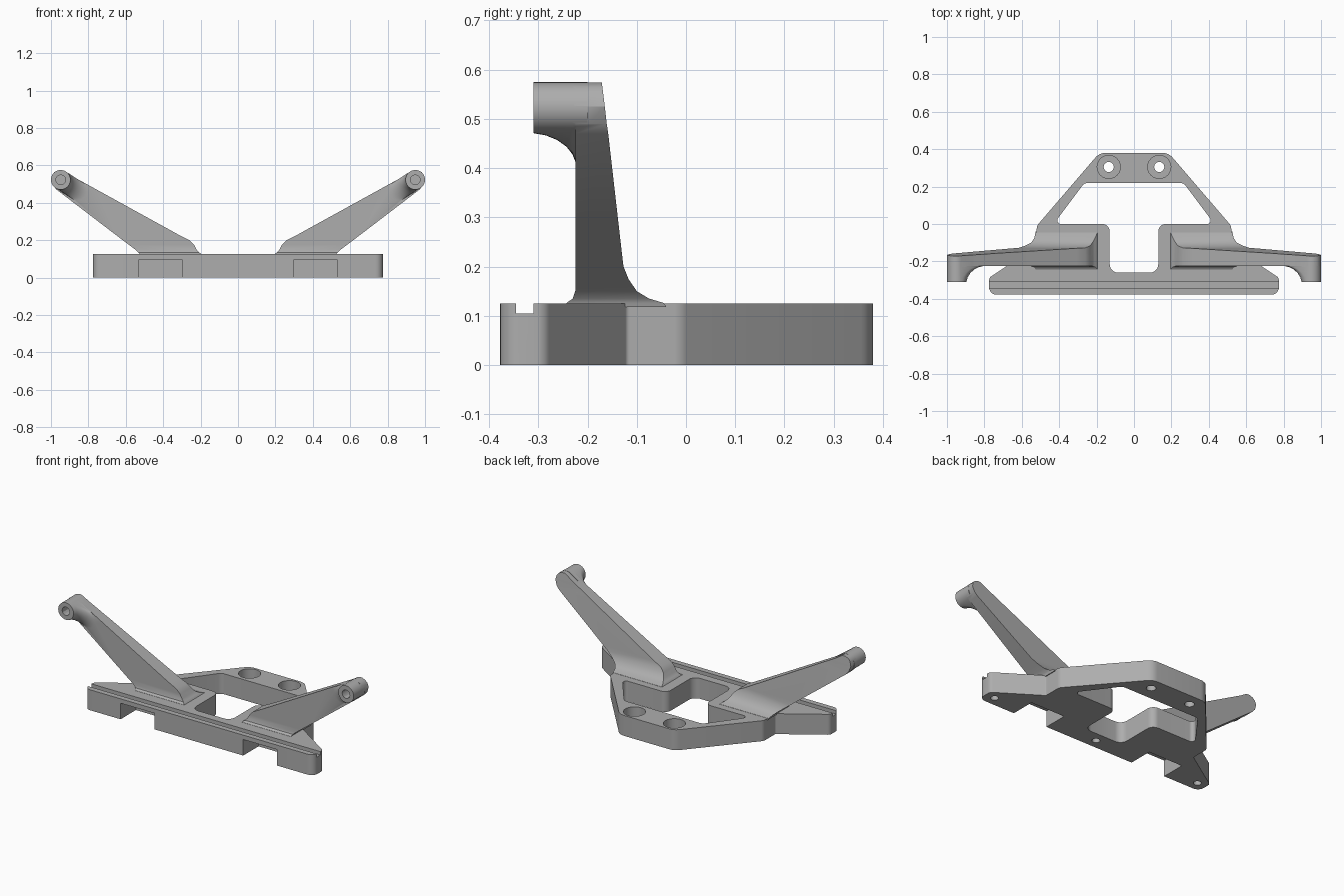
import bpy, bmesh, math
from mathutils import Vector

old = bpy.data.objects.get("Cube")
if old:
    bpy.data.objects.remove(old, do_unlink=True)

grey = bpy.data.materials.new("plain grey")
grey.use_nodes = True
colour = (0.42, 0.42, 0.42, 1)
grey.diffuse_color = colour
grey.node_tree.nodes["Principled BSDF"].inputs["Base Color"].default_value = colour


def add_object(name, bm):
    bmesh.ops.recalc_face_normals(bm, faces=bm.faces)
    mesh = bpy.data.meshes.new(name)
    bm.to_mesh(mesh)
    bm.free()
    mesh.materials.append(grey)
    obj = bpy.data.objects.new(name, mesh)
    bpy.context.scene.collection.objects.link(obj)
    return obj


def loft(name, rings):
    """Skin closed rings of equal length and cap both ends."""
    bm = bmesh.new()
    rows = [[bm.verts.new(p) for p in ring] for ring in rings]
    n = len(rows[0])
    for a, b in zip(rows, rows[1:]):
        for i in range(n):
            j = (i + 1) % n
            bm.faces.new((a[i], a[j], b[j], b[i]))
    bm.faces.new(rows[0])
    bm.faces.new(rows[-1])
    return add_object(name, bm)


def rounded(half, steps=6):
    """Mirror half an outline (x, y, radius) in x and round its corners."""
    full = half + [(-x, y, r) for x, y, r in reversed(half)]
    out = []
    for i, (x, y, r) in enumerate(full):
        p = Vector((x, y))
        u = (Vector(full[i - 1][:2]) - p).normalized()
        v = (Vector(full[(i + 1) % len(full)][:2]) - p).normalized()
        angle = u.angle(v)
        reach = r / math.tan(angle / 2)
        centre = p + (u + v).normalized() * r / math.sin(angle / 2)
        start, end = p + u * reach - centre, p + v * reach - centre
        turn = start.angle_signed(end)
        a0 = math.atan2(start.y, start.x)
        for k in range(steps + 1):
            a = a0 - turn * k / steps
            out.append((centre.x + r * math.cos(a), centre.y + r * math.sin(a)))
    return out


def prism(name, outline, z0, z1):
    return loft(name, [[(x, y, z) for x, y in outline] for z in (z0, z1)])


def box(x0, x1, y0, y1, z0, z1):
    return prism("cutter", [(x0, y0), (x1, y0), (x1, y1), (x0, y1)], z0, z1)


def circle(r, n=24):
    return [(r * math.cos(math.tau * k / n), r * math.sin(math.tau * k / n)) for k in range(n)]


def hole(x, y, r, z0, z1):
    return prism("cutter", [(x + a, y + b) for a, b in circle(r)], z0, z1)


def combine(obj, tools, operation):
    """Bake booleans into the object and discard the tools."""
    for tool in tools:
        mod = obj.modifiers.new("boolean", "BOOLEAN")
        mod.operation, mod.solver, mod.object = operation, "EXACT", tool
    bpy.context.view_layer.update()
    graph = bpy.context.evaluated_depsgraph_get()
    mesh = bpy.data.meshes.new_from_object(obj.evaluated_get(graph))
    obj.modifiers.clear()
    obj.data = mesh
    for tool in tools:
        bpy.data.objects.remove(tool, do_unlink=True)


def smooth(obj):
    obj.data.shade_smooth()
    obj.data.set_sharp_from_angle(angle=math.radians(30))


# Base plate with its central opening
TOP = 0.125
plate = prism("base_plate", rounded([
    (0.775, -0.378, 0.04), (0.775, -0.287, 0.03), (0.52, -0.12, 0.01),
    (0.52, -0.01, 0.04), (0.185, 0.38, 0.07)]), 0, TOP)
opening = prism("cutter", rounded([
    (0.13, -0.26, 0.045), (0.13, 0, 0.04), (0.43, 0, 0.02), (0.265, 0.22, 0.04)]), -0.1, 0.3)

# Long groove, front notches, counterbored mounting holes and blind holes below
cuts = [opening, box(-1, 1, -0.345, -0.31, 0.105, 0.2), hole(0, -0.32, 0.022, -0.1, 0.05)]
for s in (-1, 1):
    cuts += [box(min(s * 0.3, s * 0.53), max(s * 0.3, s * 0.53), -0.5, -0.23, -0.1, 0.098),
             hole(s * 0.135, 0.305, 0.027, -0.1, 0.3),
             hole(s * 0.135, 0.305, 0.062, 0.05, 0.3),
             hole(s * 0.715, -0.32, 0.022, -0.1, 0.05)]
combine(plate, cuts, "DIFFERENCE")
smooth(plate)

# Arm levels: height, inner x, outer x, front y, back y
LEVELS = [
    (0.118, 0.19, 0.525, -0.245, -0.04), (0.126, 0.195, 0.527, -0.243, -0.045),
    (0.135, 0.208, 0.533, -0.23, -0.075), (0.15, 0.222, 0.55, -0.225, -0.1),
    (0.175, 0.235, 0.583, -0.225, -0.117), (0.2, 0.26, 0.616, -0.225, -0.127),
    (0.225, 0.31, 0.649, -0.225, -0.13), (0.47, 0.755, 0.97, -0.225, -0.158),
    (0.49, 0.791, 0.988, -0.225, -0.161), (0.525, 0.855, 1.0, -0.225, -0.165),
    (0.55, 0.9, 0.993, -0.225, -0.168), (0.565, 0.923, 0.981, -0.225, -0.17),
    (0.574, 0.94, 0.96, -0.225, -0.171)]

# Boss flare: y and how far the section stretches back along the arm
FLARE = [(-0.31, 0), (-0.285, 0.008), (-0.262, 0.025), (-0.243, 0.05),
         (-0.231, 0.078), (-0.225, 0.105), (-0.2, 0.105)]
CX, CZ, R = 0.948, 0.523, 0.052
ALONG = Vector((-0.84, -0.545))


def boss_ring(s, y, stretch):
    ring = []
    for a, b in circle(R, 32):
        back = stretch if a * ALONG.x + b * ALONG.y > 0 else 0
        ring.append((s * (CX + a + ALONG.x * back), y, CZ + b + ALONG.y * back))
    return ring


# Raised arms, each with a bored boss at its tip
for s, side in ((1, "left"), (-1, "right")):
    arm = loft(side + "_arm", [
        [(s * x0, f, z), (s * x1, f, z), (s * x1, b, z), (s * x0, b, z)]
        for z, x0, x1, f, b in LEVELS])
    boss = loft("boss", [boss_ring(s, y, e) for y, e in FLARE])
    combine(arm, [boss], "UNION")
    bore = loft("cutter", [[(s * CX + a, y, CZ + b) for a, b in circle(0.026, 12)]
                           for y in (-0.4, -0.22)])
    combine(arm, [bore], "DIFFERENCE")
    smooth(arm)
